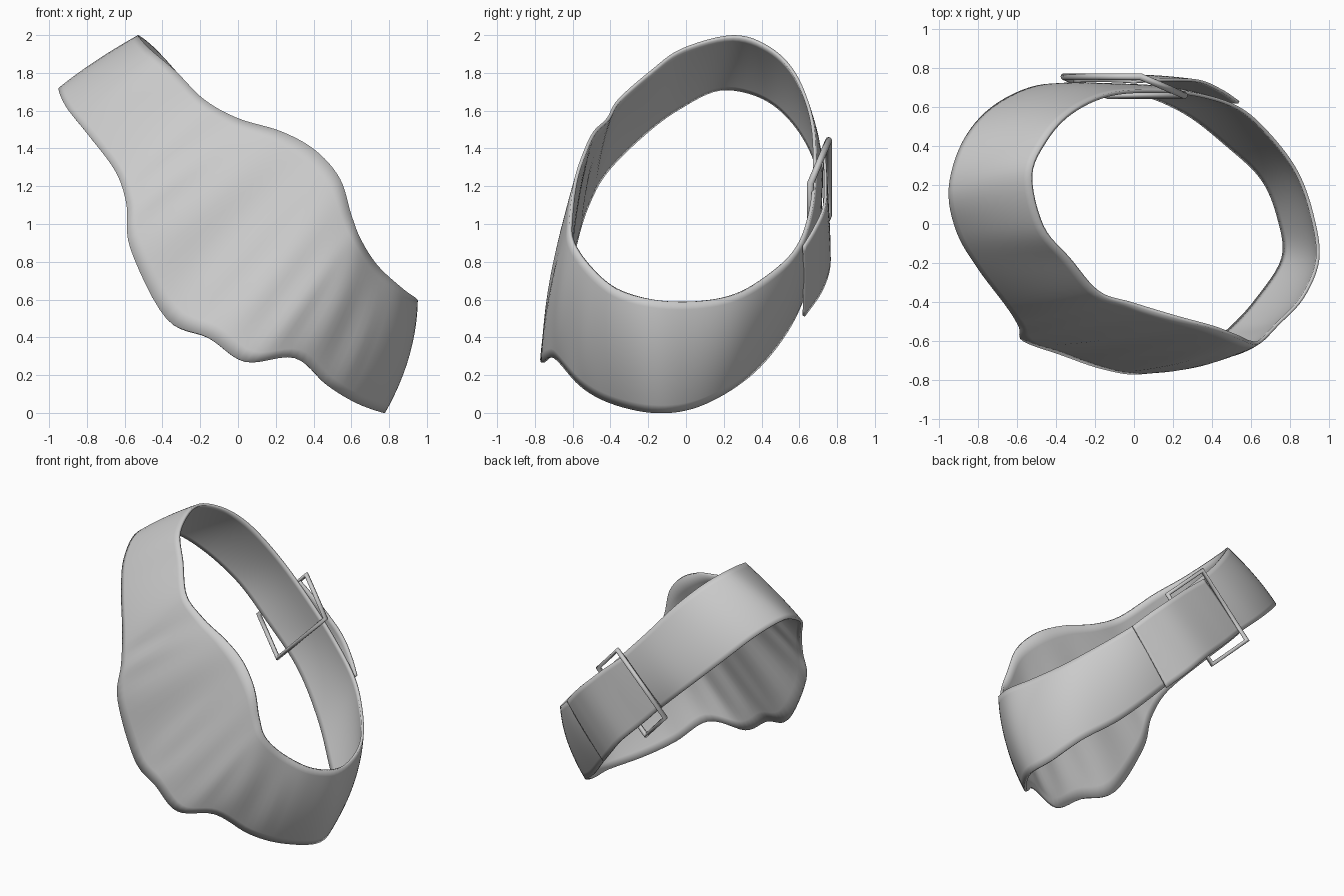
import bpy
import math
from mathutils import Vector

cube = bpy.data.objects.get("Cube")
if cube:
    bpy.data.objects.remove(cube, do_unlink=True)

grey = bpy.data.materials.new("plain grey")
grey.use_nodes = True
shade = (0.6, 0.6, 0.6, 1.0)
grey.diffuse_color = shade
grey.node_tree.nodes["Principled BSDF"].inputs["Base Color"].default_value = shade


def spline(points, steps, closed):
    """Smooth path through the points (Catmull-Rom)."""
    pts = [Vector(p) for p in points]
    count = len(pts)

    def pick(i):
        return pts[i % count] if closed else pts[max(0, min(count - 1, i))]

    path = []
    for i in range(count if closed else count - 1):
        a, b, c, d = (pick(i + k) for k in (-1, 0, 1, 2))
        for s in range(steps):
            t = s / steps
            path.append(0.5 * (2 * b + (c - a) * t
                               + (2 * a - 5 * b + 4 * c - d) * t ** 2
                               + (3 * b - a - 3 * c + d) * t ** 3))
    if not closed:
        path.append(pts[-1])
    return path


def band(name, upper, lower, closed, thickness, bulge, steps=6, across=14):
    """Sheet of cloth between an upper and a lower edge path."""
    top = spline(upper, steps, closed)
    bottom = spline(lower, steps, closed)
    verts, faces = [], []
    rows = len(top)
    for i, (u, l) in enumerate(zip(top, bottom)):
        middle = (u + l) / 2
        outward = Vector((middle.x, middle.y, 0)).normalized()
        for j in range(across + 1):
            t = j / across
            swell = bulge(middle) * 4 * t * (1 - t)
            verts.append(u.lerp(l, t) + outward * (swell + folds(middle, t, i / steps)))
    width = across + 1
    for i in range(rows if closed else rows - 1):
        n = (i + 1) % rows
        for j in range(across):
            faces.append((i * width + j, i * width + j + 1,
                          n * width + j + 1, n * width + j))
    mesh = bpy.data.meshes.new(name)
    mesh.from_pydata(verts, [], faces)
    mesh.materials.append(grey)
    obj = bpy.data.objects.new(name, mesh)
    bpy.context.collection.objects.link(obj)
    # face outward, then thicken inward
    centre = Vector((0, 0, 1))
    facing = sum((p.center - centre).dot(p.normal) for p in mesh.polygons)
    if facing < 0:
        mesh.flip_normals()
    solid = obj.modifiers.new("thickness", "SOLIDIFY")
    solid.thickness = thickness
    solid.offset = -1
    smooth(obj)
    return obj


def smooth(obj):
    bpy.ops.object.select_all(action="DESELECT")
    obj.select_set(True)
    bpy.context.view_layer.objects.active = obj
    bpy.ops.object.shade_smooth_by_angle(angle=math.radians(50))


def folds(middle, t, phase):
    """Soft creases near the hanging front hem."""
    if middle.y > -0.45:
        return 0
    return 0.01 * t * t * (1 - t) * 4 * math.sin(phase * math.pi * 2)


def strap_bulge(middle):
    return 0.02 + 0.025 * max(0, middle.x)


# main strap: wide panel in front, narrow belt behind
upper_edge = [
    (-.53, .25, 2), (-.47, -.02, 1.93), (-.33, -.19, 1.81), (-.18, -.36, 1.66),
    (0, -.42, 1.56), (.23, -.49, 1.49), (.41, -.54, 1.39), (.54, -.59, 1.24),
    (.6, -.615, 1.05), (.65, -.61, .92), (.74, -.52, .78), (.87, -.38, .66),
    (.95, -.18, .6), (.92, .05, .59), (.84, .27, .63), (.7, .46, .74),
    (.54, .6, .88), (.33, .67, 1.08), (.1, .69, 1.32), (-.13, .67, 1.57),
    (-.32, .58, 1.8), (-.45, .44, 1.94)]
lower_edge = [
    (-.95, .18, 1.72), (-.91, -.04, 1.62), (-.8, -.23, 1.48), (-.65, -.43, 1.28),
    (-.59, -.53, 1.1), (-.57, -.6, .87), (-.38, -.67, .5), (-.16, -.745, .4),
    (.04, -.77, .27), (.3, -.7, .29), (.48, -.56, .14), (.63, -.4, .05),
    (.77, -.18, 0), (.75, .03, .02), (.66, .24, .12), (.47, .42, .27),
    (.26, .58, .5), (.02, .68, .78), (-.25, .71, 1.04), (-.5, .71, 1.28),
    (-.73, .6, 1.51), (-.88, .42, 1.67)]
band("main_strap", upper_edge, lower_edge, True, 0.018, strap_bulge)

# loose strap end folded over the buckle
band("strap_end",
     [(0, .735, 1.4), (.15, .745, 1.27), (.33, .74, 1.1), (.45, .69, .98), (.54, .63, .88)],
     [(-.31, .74, 1.1), (-.18, .755, .96), (0, .765, .78), (.12, .72, .64), (.24, .63, .51)],
     False, 0.015, lambda middle: 0.005)

# buckle frame, tilted so one long bar is outside and the other inside
centre = Vector((-.05, .707, 1.13))
across_strap = Vector((.7, 0, .71)) * .28
along_strap = Vector((-.7, .3, .71)) * .16
curve = bpy.data.curves.new("buckle_frame", "CURVE")
curve.dimensions = "3D"
curve.bevel_depth = 0.018
curve.bevel_resolution = 3
line = curve.splines.new("POLY")
line.points.add(3)
for point, (a, b) in zip(line.points, [(1, 1), (1, -1), (-1, -1), (-1, 1)]):
    point.co = (*(centre + a * across_strap + b * along_strap), 1)
line.use_cyclic_u = True
curve.materials.append(grey)
buckle = bpy.data.objects.new("buckle_frame", curve)
bpy.context.collection.objects.link(buckle)
